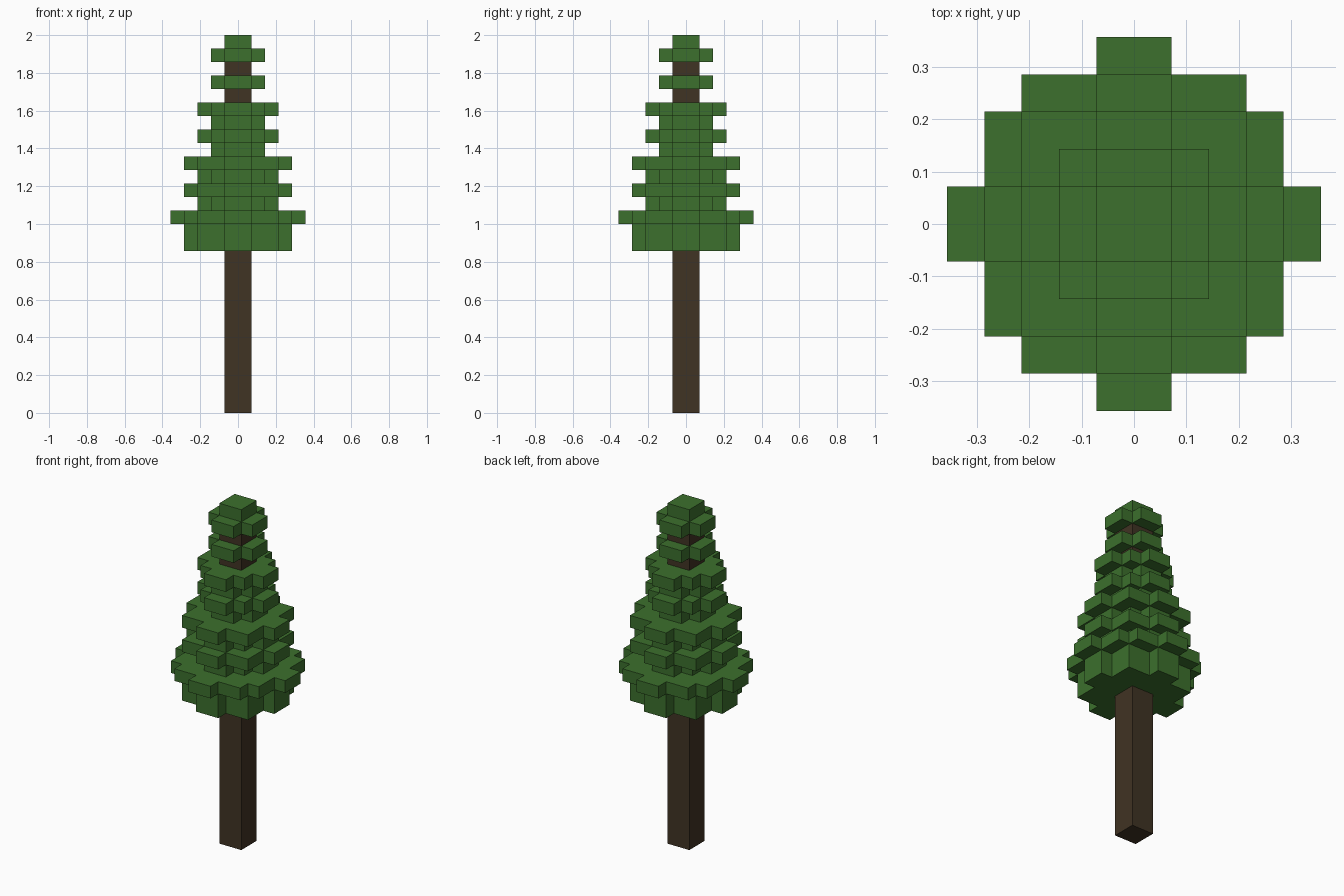
import bpy
import bmesh

U = 1 / 14  # edge length of one block

cube = bpy.data.objects.get("Cube")
if cube:
    bpy.data.objects.remove(cube, do_unlink=True)


def material(name, colour):
    mat = bpy.data.materials.new(name)
    mat.use_nodes = True
    mat.diffuse_color = colour
    mat.node_tree.nodes["Principled BSDF"].inputs["Base Color"].default_value = colour
    return mat


def slab(name, quadrant, bottom, top, mat):
    """Extrude a stepped outline, given for one quadrant and turned four times."""
    outline = []
    corners = quadrant
    for _ in range(4):
        outline += corners
        corners = [(-y, x) for x, y in corners]
    bm = bmesh.new()
    base = bm.faces.new([bm.verts.new((x * U, y * U, bottom * U)) for x, y in outline])
    result = bmesh.ops.extrude_face_region(bm, geom=[base], use_keep_orig=True)
    raised = [v for v in result["geom"] if isinstance(v, bmesh.types.BMVert)]
    bmesh.ops.translate(bm, verts=raised, vec=(0, 0, (top - bottom) * U))
    bmesh.ops.recalc_face_normals(bm, faces=bm.faces[:])
    mesh = bpy.data.meshes.new(name)
    bm.to_mesh(mesh)
    bm.free()
    mesh.materials.append(mat)
    obj = bpy.data.objects.new(name, mesh)
    bpy.context.collection.objects.link(obj)
    return obj


green = material("leaf green", (0.045, 0.162, 0.026, 1))
brown = material("bark brown", (0.051, 0.033, 0.017, 1))

# Stepped outlines by half width, in blocks
SHAPES = {
    1: [(1, 1)],
    2: [(2, 1), (1, 1), (1, 2)],
    3: [(3, 1), (2, 1), (2, 2), (1, 2), (1, 3)],
    4: [(4, 1), (3, 1), (3, 3), (1, 3), (1, 4)],
    5: [(5, 1), (4, 1), (4, 3), (3, 3), (3, 4), (1, 4), (1, 5)],
}

# Trunk
slab("trunk", SHAPES[1], 0, 27, brown)

# Foliage tiers from the bottom up: half width and thickness (0 = bare trunk)
z = 12
tiers = [(4, 2), (5, 1), (3, 1), (4, 1), (3, 1), (4, 1), (2, 1), (3, 1),
         (2, 1), (3, 1), (0, 1), (2, 1), (0, 1), (2, 1), (1, 1)]
for number, (half, thick) in enumerate(tiers, 1):
    if half:
        name = "treetop" if half == 1 else f"foliage_tier_{number}"
        slab(name, SHAPES[half], z, z + thick, green)
    z += thick
